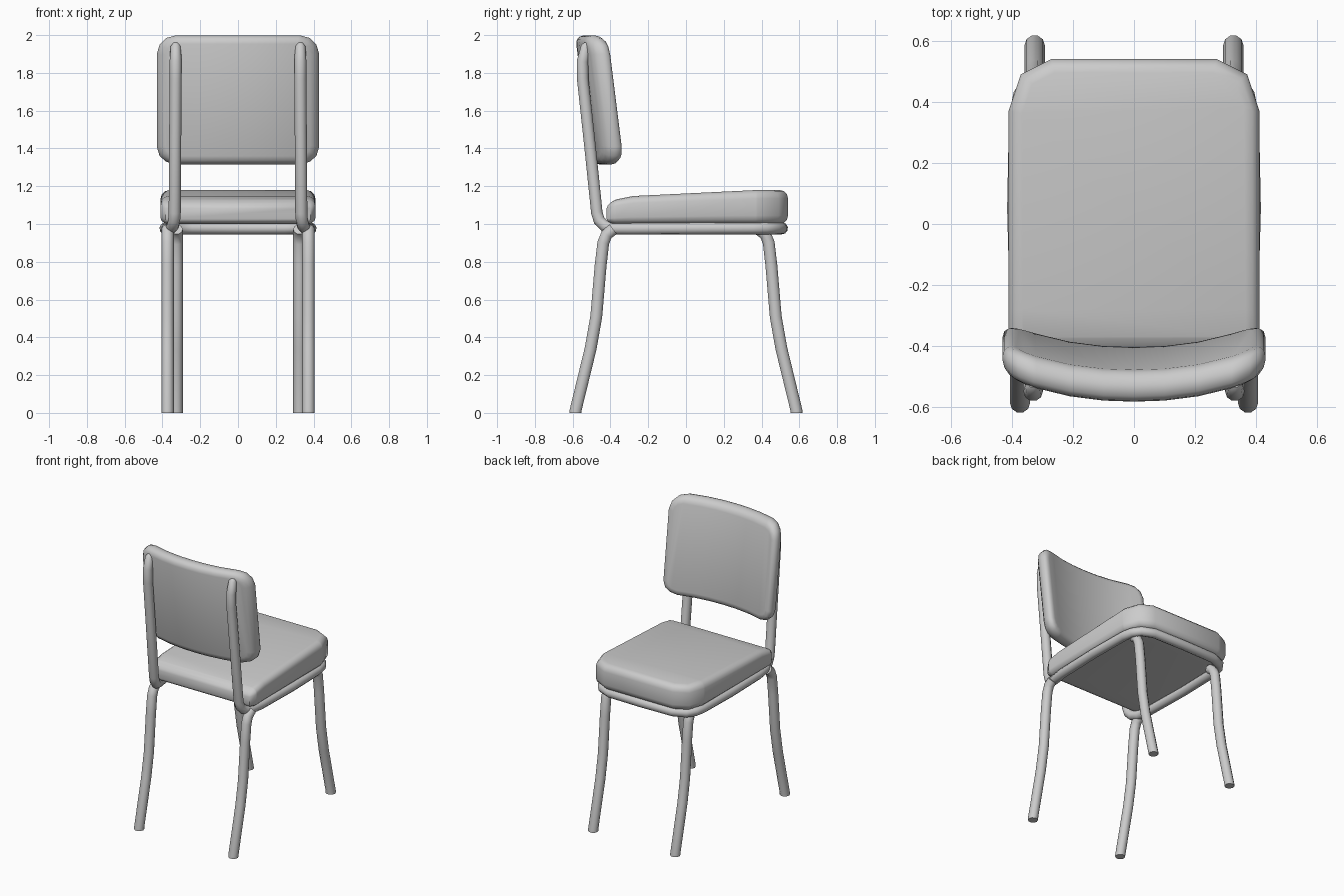
import bpy, bmesh
from mathutils import Vector

if "Cube" in bpy.data.objects:
    bpy.data.objects.remove(bpy.data.objects["Cube"])


def finish(ob, angle=0.9):
    bpy.ops.object.select_all(action='DESELECT')
    ob.select_set(True)
    bpy.context.view_layer.objects.active = ob
    if ob.type == 'CURVE':
        bpy.ops.object.convert(target='MESH')
    bpy.ops.object.shade_smooth_by_angle(angle=angle)


def tube(name, points, radius=0.033, radii=None):
    cu = bpy.data.curves.new(name, 'CURVE')
    cu.dimensions = '3D'
    cu.bevel_depth = radius
    cu.bevel_resolution = 3
    cu.use_fill_caps = True
    sp = cu.splines.new('POLY')
    sp.points.add(len(points) - 1)
    for i, p in enumerate(points):
        sp.points[i].co = (*p, 1)
        sp.points[i].radius = radii[i] if radii else 1
    ob = bpy.data.objects.new(name, cu)
    bpy.context.collection.objects.link(ob)
    finish(ob)


def cushion(name, outline, depth, bevel, cut_axis, cuts, warp):
    """Extrude an outline, round both rims, slice it, then bend it."""
    bm = bmesh.new()
    face = bm.faces.new([bm.verts.new(p) for p in outline])
    res = bmesh.ops.extrude_face_region(bm, geom=[face], use_keep_orig=True)
    top = [v for v in res['geom'] if isinstance(v, bmesh.types.BMVert)]
    bmesh.ops.translate(bm, verts=top, vec=depth)
    bmesh.ops.recalc_face_normals(bm, faces=bm.faces)
    d = depth.normalized()
    rims = [e for e in bm.edges
            if abs((e.verts[0].co - e.verts[1].co).dot(d)) < 1e-5]
    bmesh.ops.bevel(bm, geom=rims, offset=bevel, segments=3, profile=0.5,
                    affect='EDGES', clamp_overlap=True)
    for c in cuts:
        bmesh.ops.bisect_plane(bm, geom=bm.verts[:] + bm.edges[:] + bm.faces[:],
                               plane_co=cut_axis * c, plane_no=cut_axis, dist=1e-5)
    for v in bm.verts:
        v.co = warp(v.co)
    bmesh.ops.recalc_face_normals(bm, faces=bm.faces)
    me = bpy.data.meshes.new(name)
    bm.to_mesh(me)
    bm.free()
    ob = bpy.data.objects.new(name, me)
    bpy.context.collection.objects.link(ob)
    finish(ob)


def mirrored(half):
    return half + [(-x, b) for x, b in reversed(half)]


# Seat cushion, thinner toward the back
def seat_warp(co):
    knots = [(-0.42, 0.11), (-0.37, 0.13), (-0.28, 0.148), (0.38, 0.18), (0.6, 0.18)]
    h = knots[0][1]
    for (y0, h0), (y1, h1) in zip(knots, knots[1:]):
        if y0 <= co.y <= y1:
            h = h0 + (h1 - h0) * (co.y - y0) / (y1 - y0)
    return Vector((co.x, co.y, 1 + (co.z - 1) * h / 0.18))


seat = mirrored([(0.385, -0.42), (0.41, -0.38), (0.41, 0.37), (0.37, 0.49), (0.27, 0.54)])
cushion('seat', [(x, y, 1.0) for x, y in seat], Vector((0, 0, 0.18)), 0.045,
        Vector((0, 1, 0)), [-0.37, -0.28, 0.38], seat_warp)


# Backrest cushion, curved around the sitter and leaning back
def back_warp(co):
    y = co.y - 0.46 + 0.08 * (abs(co.x) / 0.42) ** 2.2 - 0.125 * (co.z - 1.4)
    return Vector((co.x, y, co.z))


back = mirrored([(0.33, 1.315), (0.38, 1.33), (0.415, 1.36), (0.43, 1.41),
                 (0.43, 1.90), (0.415, 1.95), (0.38, 1.985), (0.33, 1.998)])
cushion('backrest', [(x, -0.052, z) for x, z in back], Vector((0, 0.104, 0)), 0.045,
        Vector((1, 0, 0)), [-0.32, -0.21, -0.1, 0, 0.1, 0.21, 0.32], back_warp)

# Bent tube: back posts and the U-shaped rail under the seat
half = [(0.33, -0.522, 1.955), (0.33, -0.53, 1.94), (0.33, -0.548, 1.86), (0.33, -0.547, 1.77),
        (0.333, -0.507, 1.40), (0.335, -0.472, 1.06), (0.338, -0.46, 1.02),
        (0.345, -0.43, 0.988), (0.36, -0.38, 0.975), (0.375, -0.28, 0.975),
        (0.384, 0.05, 0.976), (0.378, 0.35, 0.977), (0.365, 0.42, 0.977),
        (0.33, 0.47, 0.977), (0.25, 0.503, 0.977)]
path = half + [(0, 0.508, 0.977)] + [(-x, y, z) for x, y, z in reversed(half)]
tip = [0.5, 0.85]
tube('back_post_and_seat_rail', path, 0.032, tip + [1] * (len(path) - 4) + tip[::-1])

# Splayed legs, bent in under the rail
leg = [(0.585, 0.0), (0.585, 0.012), (0.505, 0.34), (0.475, 0.51),
       (0.452, 0.78), (0.438, 0.90), (0.42, 0.945), (0.385, 0.972)]
for side, sx in (('left', -1), ('right', 1)):
    tube('front_leg_' + side, [(sx * 0.325, y, z) for y, z in leg])
    tube('back_leg_' + side, [(sx * 0.373, -y, z) for y, z in leg])
